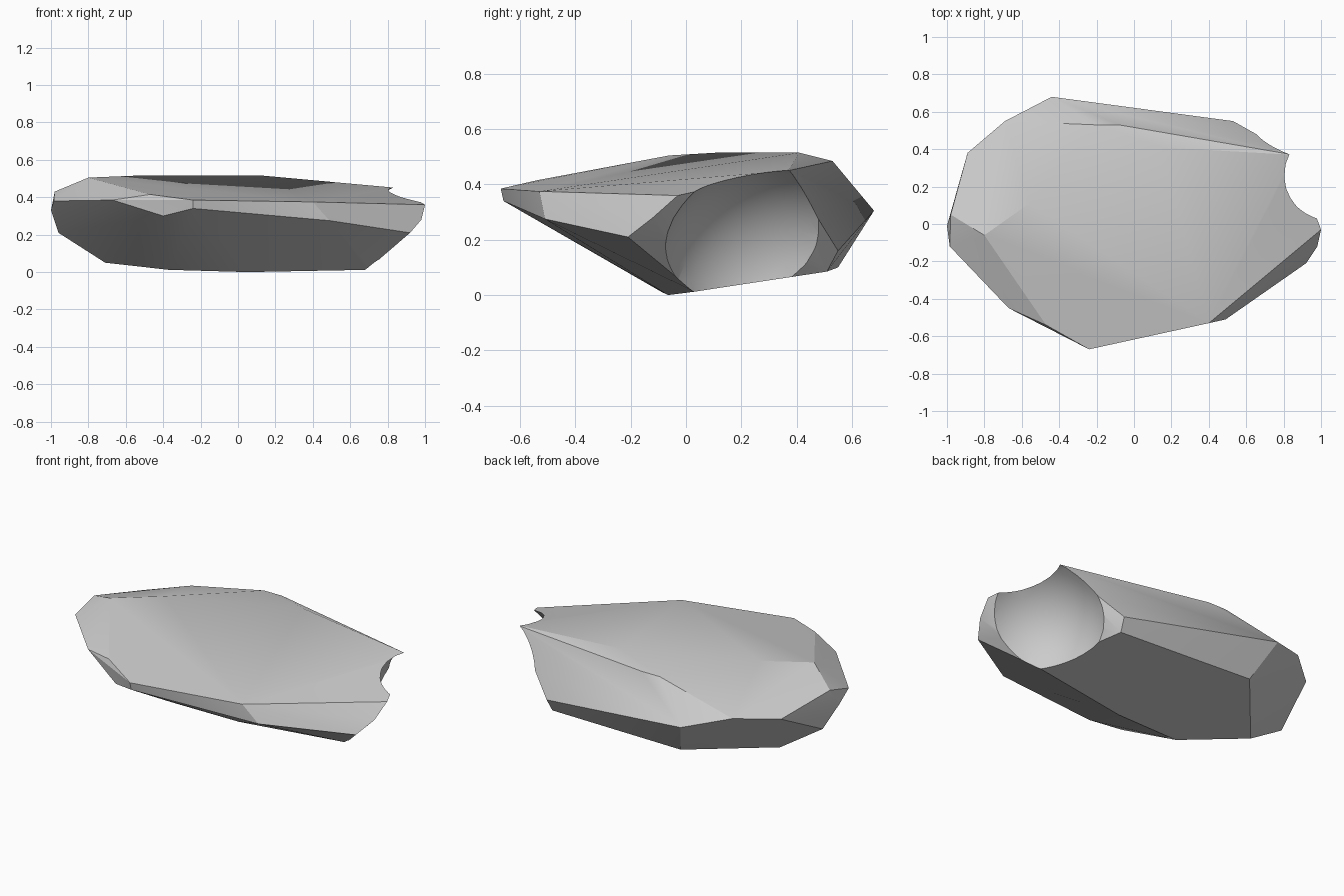
import bpy, bmesh, math

if "Cube" in bpy.data.objects:
    bpy.data.objects.remove(bpy.data.objects["Cube"])

# Corner points of the rock, grouped by region
top_plane = [(-.80, -.06, .505), (-.56, .11, .515), (.14, .41, .515), (.85, .37, .45),
             (1, -.03, .36), (.40, -.53, .375), (-.24, -.67, .385), (-.47, -.54, .415)]
back_ridge = [(-.20, .53, .485), (-.08, .53, .485), (-.44, .68, .305),
              (-.69, .55, .375), (-.89, .38, .36), (.53, .55, .16)]
left_end = [(-.98, .05, .43), (-1, -.01, .33), (-.985, -.12, .38),
            (-.67, -.45, .385), (-.96, .09, .21)]
front_edge = [(-.40, -.575, .30), (-.24, -.66, .34), (.49, -.51, .275),
              (.92, -.21, .21), (.98, -.12, .28)]
underside = [(.52, .51, .085), (-.35, .55, .10), (-.71, .13, .05),
             (-.37, -.09, .012), (.05, -.065, 0), (.69, .03, .012)]

# Rock body: faceted convex hull
bm = bmesh.new()
for p in top_plane + back_ridge + left_end + front_edge + underside:
    bm.verts.new(p)
res = bmesh.ops.convex_hull(bm, input=bm.verts[:])
loose = [v for v in bm.verts if not v.link_faces]
bmesh.ops.delete(bm, geom=loose, context='VERTS')
bmesh.ops.recalc_face_normals(bm, faces=bm.faces[:])
mesh = bpy.data.meshes.new("rock")
bm.to_mesh(mesh)
bm.free()
rock = bpy.data.objects.new("rock", mesh)
bpy.context.collection.objects.link(rock)

# Chipped hollow in the right end
bpy.ops.mesh.primitive_ico_sphere_add(subdivisions=4, radius=.43, location=(.99, .32, .057))
cutter = bpy.context.object
cutter.name = "chip_cutter"
cutter.hide_render = True
cutter.hide_set(True)
mod = rock.modifiers.new("chip", 'BOOLEAN')
mod.operation = 'DIFFERENCE'
mod.solver = 'EXACT'
mod.object = cutter

# Bake the chip, then soften only the shallow edges
bpy.ops.object.select_all(action='DESELECT')
bpy.context.view_layer.objects.active = rock
rock.select_set(True)
bpy.ops.object.modifier_apply(modifier=mod.name)
bpy.data.objects.remove(cutter)
bpy.ops.object.shade_smooth_by_angle(angle=math.radians(20))
